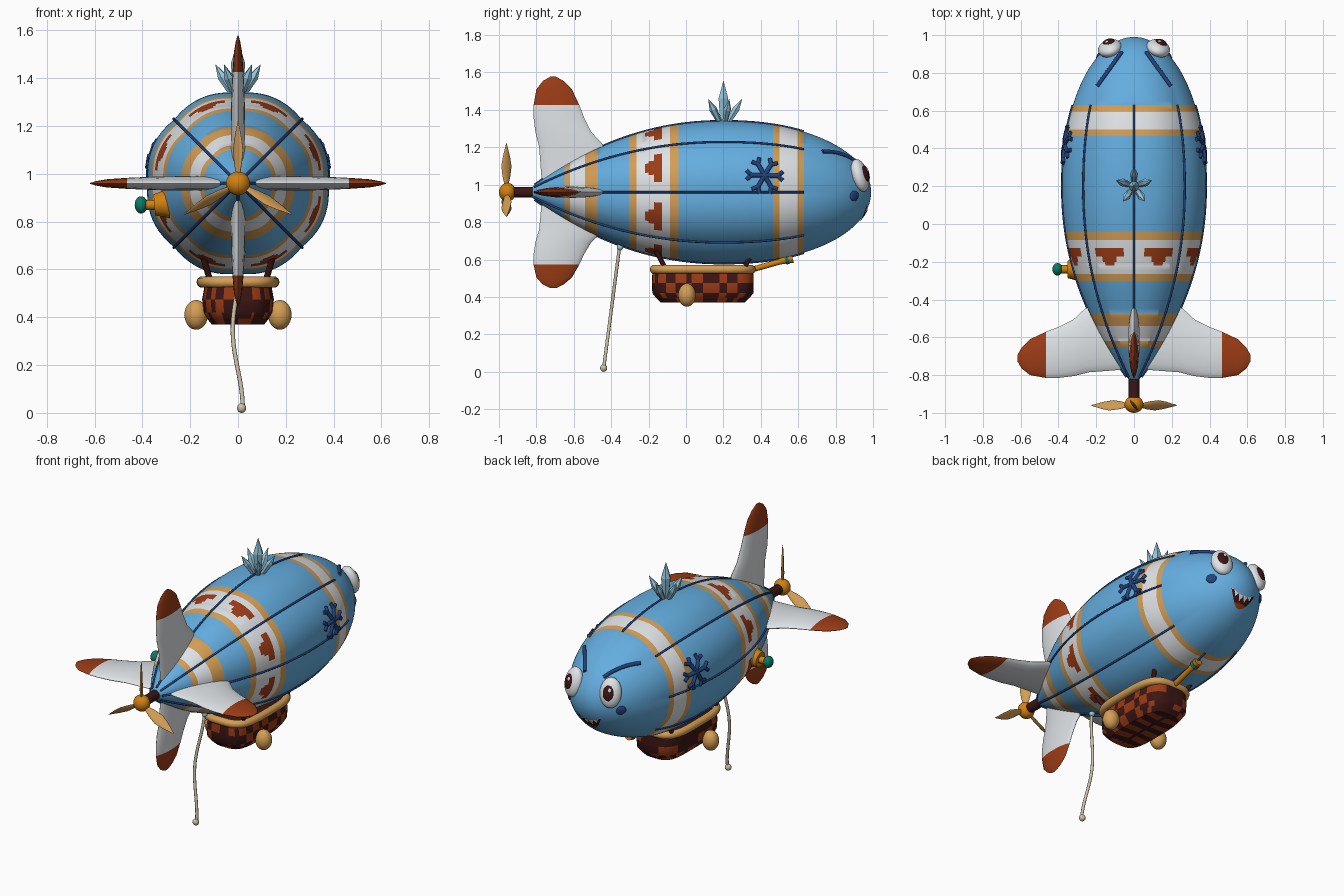
import bpy, bmesh, math, random
from mathutils import Matrix, Vector

if "Cube" in bpy.data.objects:
    bpy.data.objects.remove(bpy.data.objects["Cube"])
random.seed(4)
pi, AXIS = math.pi, 0.96


def material(name, rgb):
    m = bpy.data.materials.new(name)
    m.use_nodes = True
    m.diffuse_color = (*rgb, 1)
    m.node_tree.nodes["Principled BSDF"].inputs["Base Color"].default_value = (*rgb, 1)
    return m


sky = material("sky_blue", (.127, .42, .74))
white = material("off_white", (.74, .77, .79))
tan = material("tan", (.66, .34, .09))
rust = material("rust", (.33, .045, .008))
maroon = material("dark_maroon", (.045, .008, .007))
navy = material("navy", (.016, .055, .2))
orange = material("orange", (.64, .22, .006))
teal = material("teal", (.003, .2, .125))
ice = material("ice_blue", (.3, .57, .71))
cord = material("cord_beige", (.6, .54, .4))


def smooth(ob):
    bpy.ops.object.select_all(action='DESELECT')
    ob.select_set(True)
    bpy.context.view_layer.objects.active = ob
    bpy.ops.object.shade_smooth_by_angle(angle=math.radians(42))


def finish(name, bm, mats, rule=None, flat=False):
    bmesh.ops.recalc_face_normals(bm, faces=bm.faces)
    if rule:
        for f in bm.faces:
            f.material_index = rule(f.calc_center_median())
    me = bpy.data.meshes.new(name)
    bm.to_mesh(me)
    bm.free()
    for m in mats:
        me.materials.append(m)
    ob = bpy.data.objects.new(name, me)
    bpy.context.collection.objects.link(ob)
    if not flat:
        smooth(ob)
    return ob


def loft(name, rings, mats, rule=None, flat=False, matrix=Matrix()):
    """Skin closed rings of equal length and cap both ends."""
    bm = bmesh.new()
    vs = [[bm.verts.new(p) for p in ring] for ring in rings]
    n = len(vs[0])
    for a, b in zip(vs, vs[1:]):
        for i in range(n):
            bm.faces.new((a[i], a[(i + 1) % n], b[(i + 1) % n], b[i]))
    bm.faces.new(vs[0])
    bm.faces.new(vs[-1])
    ob = finish(name, bm, mats, rule, flat)
    ob.data.transform(matrix)
    return ob


def ellipsoid(name, mat, centre, radii, rot=Matrix()):
    bm = bmesh.new()
    bmesh.ops.create_uvsphere(bm, u_segments=28, v_segments=16, radius=1)
    bm.transform(Matrix.Translation(centre) @ rot @ Matrix.Diagonal((*radii, 1)))
    return finish(name, bm, [mat])


def tube(name, mat, points, radius, cyclic=False, scales=None):
    cu = bpy.data.curves.new(name, 'CURVE')
    cu.dimensions = '3D'
    cu.bevel_depth, cu.bevel_resolution, cu.use_fill_caps = radius, 3, True
    sp = cu.splines.new('POLY')
    sp.points.add(len(points) - 1)
    for i, p in enumerate(points):
        sp.points[i].co = (*p, 1)
        sp.points[i].radius = scales[i] if scales else 1
    sp.use_cyclic_u = cyclic
    cu.materials.append(mat)
    ob = bpy.data.objects.new(name, cu)
    bpy.context.collection.objects.link(ob)
    bpy.ops.object.select_all(action='DESELECT')
    ob.select_set(True)
    bpy.context.view_layer.objects.active = ob
    bpy.ops.object.convert(target='MESH')
    smooth(bpy.context.object)


# Envelope shape: blunt nose at +y, long tapering tail, eight padded gores
def radius(y):
    if y > .2:
        return .385 * math.sqrt(max(0, 1 - ((y - .2) / .79) ** 2.15))
    return .385 * (1 - .92 * ((.2 - y) / 1.02) ** 2.1)


def skin(y, a, lift=0):
    puff = .98 + .03 * abs(math.sin(4 * a)) * min(1, max(0, (.85 - y) * 3))
    r = radius(y) * puff + lift
    return Vector((r * math.cos(a), y, AXIS + r * math.sin(a)))


def nose_y(x, z):
    r2 = (x * x + (z - AXIS) ** 2) / .378 ** 2
    return .2 + .79 * (1 - r2) ** (1 / 2.15)


bands = [(-.65, -.62, -.54, -.47), (-.305, -.265, -.085, -.04), (.465, .5, .595, .63)]


def hull_colour(c):
    for a, b, d, e in bands:
        if a < c.y < e:
            if not b < c.y < d:
                return 2
            off = abs(math.degrees(math.atan2(c.z - AXIS, c.x)) % 45 - 22.5)
            wide = 12.5 if c.y > -.172 else 7.5 if c.y > -.2 else 5
            return 3 if -.22 < c.y < -.128 and off < wide else 1
    return 0


ys = {-.82 + .025 * i for i in range(70)} | {y for b in bands for y in b}
ys |= {-.22, -.2, -.172, -.128, .925, .945, .96, .97, .98, .986, .9895}
loft("envelope", [[skin(y, 2 * pi * i / 160) for i in range(160)] for y in sorted(ys)],
     [sky, white, tan, rust], hull_colour)
for k in range(8):
    tube("seam", navy, [skin(-.81 + .036 * i, k * pi / 4, .003) for i in range(41)], .006)


# Tail fins and propeller blades: lens sections along a radial axis
def vane(name, sections, mats, matrix, rule=None):
    rings = []
    for r, y0, y1, t in sections:
        mid, half = (y0 + y1) / 2, (y1 - y0) / 2
        rings.append([(t * math.sin(q) * abs(math.sin(q)) ** .3, mid + half * math.cos(q), r)
                      for q in (2 * pi * i / 20 for i in range(20))])
    loft(name, rings, mats, rule, matrix=Matrix.Translation((0, 0, AXIS)) @ matrix)


fin = [(.04, -.77, -.4, .03), (.24, -.785, -.43, .03), (.32, -.805, -.505, .029),
       (.4, -.815, -.545, .026), (.465, -.815, -.57, .023), (.55, -.8, -.61, .017),
       (.595, -.765, -.655, .009), (.618, -.725, -.695, .002)]
for k, name in enumerate(("top_fin", "left_fin", "bottom_fin", "right_fin")):
    size = .83 if k == 2 else 1
    vane(name, fin, [white, rust],
         Matrix.Rotation(k * pi / 2, 4, 'Y') @ Matrix.Diagonal((1, 1, size, 1)),
         lambda c: int(c.z > .465))
blade = [(.03, -.01, .01, .008), (.09, -.027, .027, .009), (.14, -.034, .034, .008),
         (.19, -.024, .024, .006), (.26, -.002, .002, .002)]
for k in range(3):
    vane("propeller_blade", blade, [tan], Matrix.Translation((0, -.96, 0))
         @ Matrix.Rotation(k * 2 * pi / 3, 4, 'Y') @ Matrix.Rotation(.65, 4, 'Z'))
ellipsoid("propeller_hub", orange, (0, -.955, AXIS), (.05, .045, .05))
tube("propeller_shaft", maroon, [(0, -.78, AXIS), (0, -.93, AXIS)], .03)

# Face: eyes, brows, cheeks and open smile
for s in (-1, 1):
    out = Vector((.3 * s, .9, .27)).normalized()
    rot = out.to_track_quat('Z', 'Y').to_matrix().to_4x4()
    side = Vector((0, 0, 1)).cross(out).normalized()
    up = out.cross(side)
    rot = Matrix((side, up, out)).transposed().to_4x4()
    eye = Vector((.128 * s, .93, 1.05))
    ellipsoid("eye", white, eye, (.064, .09, .042), rot)
    pupil = eye + out * .031 - side * .004
    ellipsoid("pupil", maroon, pupil, (.034, .048, .018), rot)
    ellipsoid("eye_glint", white, pupil + out * .013 + up * .018 + side * .008,
              (.01, .013, .007), rot)
    brow = []
    for i in range(9):
        y, x = .73 + .18 * i / 8, .195 - .13 * i / 8
        brow.append(skin(y, math.acos(x / radius(y)), .004))
    tube("brow", navy, [(s * p.x, p.y, p.z) for p in brow], .011)
    cheek = Vector((.18 * s, nose_y(.18, .94), .94))
    face = Vector((s, .8, -.1)).to_track_quat('Z', 'Y').to_matrix().to_4x4()
    ellipsoid("cheek", navy, cheek, (.03, .028, .01), face)

nx, nz = 48, 16
bm = bmesh.new()
grid = []
for i in range(nx + 1):
    u = 2 * i / nx - 1
    top, depth = .862 + .03 * u * u, .064 * (1 - u * u) + .002
    column = [(.085 * u, top - depth * j / nz) for j in range(nz + 1)]
    grid.append([bm.verts.new((x, nose_y(x, z) + .006, z)) for x, z in column])
for i in range(nx):
    for j in range(nz):
        f = bm.faces.new((grid[i][j], grid[i + 1][j], grid[i + 1][j + 1], grid[i][j + 1]))
        u, v = 2 * (i + .5) / nx - 1, (j + .5) / nz
        tooth = .55 * (1 - abs((u * 2.5) % 1 - .5) * 2)
        f.material_index = 1 if v < tooth else 2 if v > .62 + u * u * 1.5 else 0
finish("mouth", bm, [maroon, white, rust])

# Snowflake emblem on each flank
for s in (-1, 1):
    def on_flank(d, q):
        p = skin(.42 + d * math.cos(q), .24 + d * math.sin(q) / .37, .003)
        return Vector((s * p.x, p.y, p.z))
    for k in range(6):
        q = k * pi / 3
        tube("emblem_arm", navy, [on_flank(d, q) for d in (0, .04, .08)], .012)
        for side in (-.24, .24):
            tube("emblem_fork", navy, [on_flank(.07, q), on_flank(.1, q + side)], .011)


# Crystal cluster on the crown
def crystal(base, direction, length, r):
    rings = [[(w * r * math.cos(i * pi / 3), w * r * math.sin(i * pi / 3), h * length)
              for i in range(6)] for h, w in ((0, .6), (.6, 1), (1, .03))]
    turn = Vector(direction).to_track_quat('Z', 'Y').to_matrix().to_4x4()
    loft("crystal", rings, [ice], flat=True, matrix=Matrix.Translation(base) @ turn)


crystal((0, .2, 1.32), (0, 0, 1), .235, .03)
for k in range(5):
    c, d = math.cos(pi / 2 + k * 2 * pi / 5), math.sin(pi / 2 + k * 2 * pi / 5)
    crystal((.02 * c, .2 + .02 * d, 1.325), (.6 * c, .6 * d, 1), .155, .021)


# Gondola with patchwork panels, padded rail, struts and side floats
def plan(z, hx, hy, n=96):
    def bend(v):
        return math.copysign(abs(v) ** .55, v)
    return [(hx * bend(math.cos(q)), .09 + hy * bend(math.sin(q)), z)
            for q in (2 * pi * i / n for i in range(n))]


patch = {}


def patchwork(c):
    if c.z < .372:
        return int(math.floor(c.y / .045) % 2)
    cell = tuple(math.floor(v / .055) for v in (c.x, c.y, c.z + .02))
    return patch.setdefault(cell, int(sum(cell) % 2 == 0 and random.random() < .8))


loft("gondola", [plan(z, x, y) for z, x, y in (
    (.37, .01, .2), (.37, .05, .21), (.37, .11, .225), (.395, .13, .25), (.42, .145, .27),
    (.475, .15, .272), (.53, .14, .27), (.545, .12, .25))], [maroon, rust], patchwork)
tube("gondola_rail", tan, plan(.547, .15, .26, 48), .024, cyclic=True)
for s in (-1, 1):
    ellipsoid("side_float", tan, (.175 * s, .005, .41), (.049, .047, .062))
    for y0, y1 in ((-.1, -.16), (.3, .36)):
        tube("strut", maroon, [(.11 * s, y0, .53), (.145 * s, y1, .65)], .013)

# Speaking tube ahead of the gondola
tube("speaking_tube", orange, [(0, .33, .54), (0, .5, .588), (0, .52, .594), (0, .57, .608)],
     .016, scales=[1, 1, 1.2, 1.7])
tube("speaking_tube_collar", teal, [(0, .53, .597), (0, .548, .602)], .027)

# Valve on the right flank
tube("valve_flange", orange, [(-.29, -.24, .875), (-.35, -.24, .87)], .055, scales=[1.15, .85])
tube("valve_stem", orange, [(-.33, -.24, .87), (-.39, -.24, .87)], .022)
ellipsoid("valve_knob", teal, (-.405, -.24, .87), (.027, .033, .036))

# Trailing mooring rope
rope = []
for i in range(25):
    t = i / 24
    rope.append((.02 * math.cos(t * 2 * pi) - .004 + .004 * t, -.355 - .085 * t, .67 - .65 * t))
tube("mooring_rope", cord, rope, .009)
ellipsoid("rope_knot", cord, (.015, -.44, .02), (.019, .019, .02))
ellipsoid("rope_ring", ice, (.016, -.353, .665), (.017, .017, .017))
